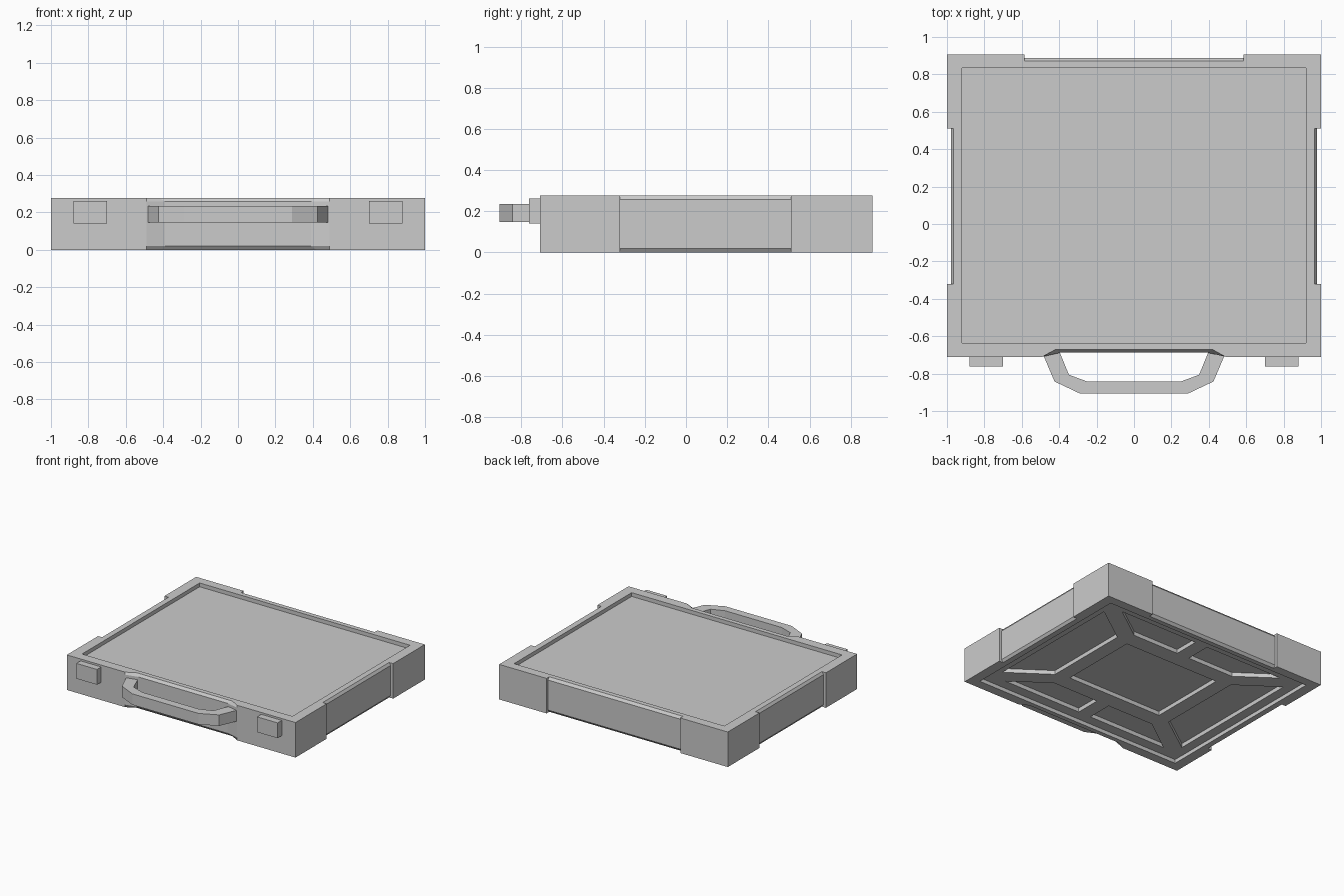
import bpy, bmesh

if "Cube" in bpy.data.objects:
    bpy.data.objects.remove(bpy.data.objects["Cube"])

H = 0.277      # case height
CY = 0.10      # y centre of the case panels


def loft(name, layers):
    """Closed solid through stacked outlines: [(z, [(x, y), ...]), ...]."""
    bm = bmesh.new()
    add_loft(bm, layers)
    return finish(name, bm)


def add_loft(bm, layers):
    rings = [[bm.verts.new((x, y, z)) for x, y in pts] for z, pts in layers]
    n = len(rings[0])
    for a, b in zip(rings, rings[1:]):
        for i in range(n):
            j = (i + 1) % n
            bm.faces.new((a[i], a[j], b[j], b[i]))
    bm.faces.new(rings[0][::-1])
    bm.faces.new(rings[-1])


def finish(name, bm):
    bmesh.ops.recalc_face_normals(bm, faces=bm.faces[:])
    me = bpy.data.meshes.new(name)
    bm.to_mesh(me)
    bm.free()
    ob = bpy.data.objects.new(name, me)
    bpy.context.collection.objects.link(ob)
    return ob


def rect(x0, x1, y0, y1):
    return [(x0, y0), (x1, y0), (x1, y1), (x0, y1)]


def cut(target, name, solids):
    """Subtract several (z0, z1, outline) prisms from the target."""
    bm = bmesh.new()
    for z0, z1, pts in solids:
        add_loft(bm, [(z0, pts), (z1, pts)])
    cutter = finish(name, bm)
    cutter.hide_render = True
    mod = target.modifiers.new(name, 'BOOLEAN')
    mod.operation = 'DIFFERENCE'
    mod.solver = 'EXACT'
    mod.object = cutter
    bpy.context.view_layer.objects.active = target
    bpy.ops.object.modifier_apply(modifier=name)
    bpy.data.objects.remove(cutter)


# Case body: outline with a notch in each side, the notch edges chamfered
def outline(side_x, back_y, front_x, front_y):
    half = [(front_x, front_y), (0.49, -0.71), (1, -0.71), (1, -0.32),
            (side_x, -0.32), (side_x, 0.51), (1, 0.51), (1, 0.906),
            (0.585, 0.906), (0.585, back_y)]
    return half + [(-x, y) for x, y in reversed(half)]


edge = outline(0.965, 0.872, 0.42, -0.671)
wall = outline(0.979, 0.888, 0.39, -0.687)
case = loft("case_body", [(0, edge), (0.02, wall), (H - 0.02, wall), (H, edge)])

# Recessed panels in the lid and the base
panel = rect(-0.92, 0.92, CY - 0.735, CY + 0.735)
cut(case, "panel_cutter", [(H - 0.03, H + 0.1, panel), (-0.1, 0.03, panel)])

# Pockets in the base: centre rectangle, side trapezoids, split front and back
pockets = [rect(-0.42, 0.42, CY - 0.32, CY + 0.32)]
side = [(0.845, -0.57), (0.845, 0.57), (0.535, 0.35), (0.535, -0.35)]
end = [(0.055, 0.45), (0.46, 0.45), (0.745, 0.655), (0.055, 0.655)]
for sx in (1, -1):
    pockets.append([(sx * x, CY + y) for x, y in side])
    for sy in (1, -1):
        pockets.append([(sx * x, CY + sy * y) for x, y in end])
cut(case, "pocket_cutter", [(-0.1, 0.062, p) for p in pockets])

# Carry handle
outer = [(0.482, -0.708), (0.425, -0.842), (0.29, -0.906)]
inner = [(0.398, -0.684), (0.348, -0.806), (0.248, -0.843)]
loop = (outer + [(-x, y) for x, y in reversed(outer)]
        + [(-x, y) for x, y in inner] + inner[::-1])
loft("carry_handle", [(0.147, loop), (0.234, loop)])

# Latches
for sx, label in ((1, "right"), (-1, "left")):
    pts = rect(sx * 0.70, sx * 0.88, -0.762, -0.705)
    loft("latch_" + label, [(0.141, pts), (0.262, pts)])
